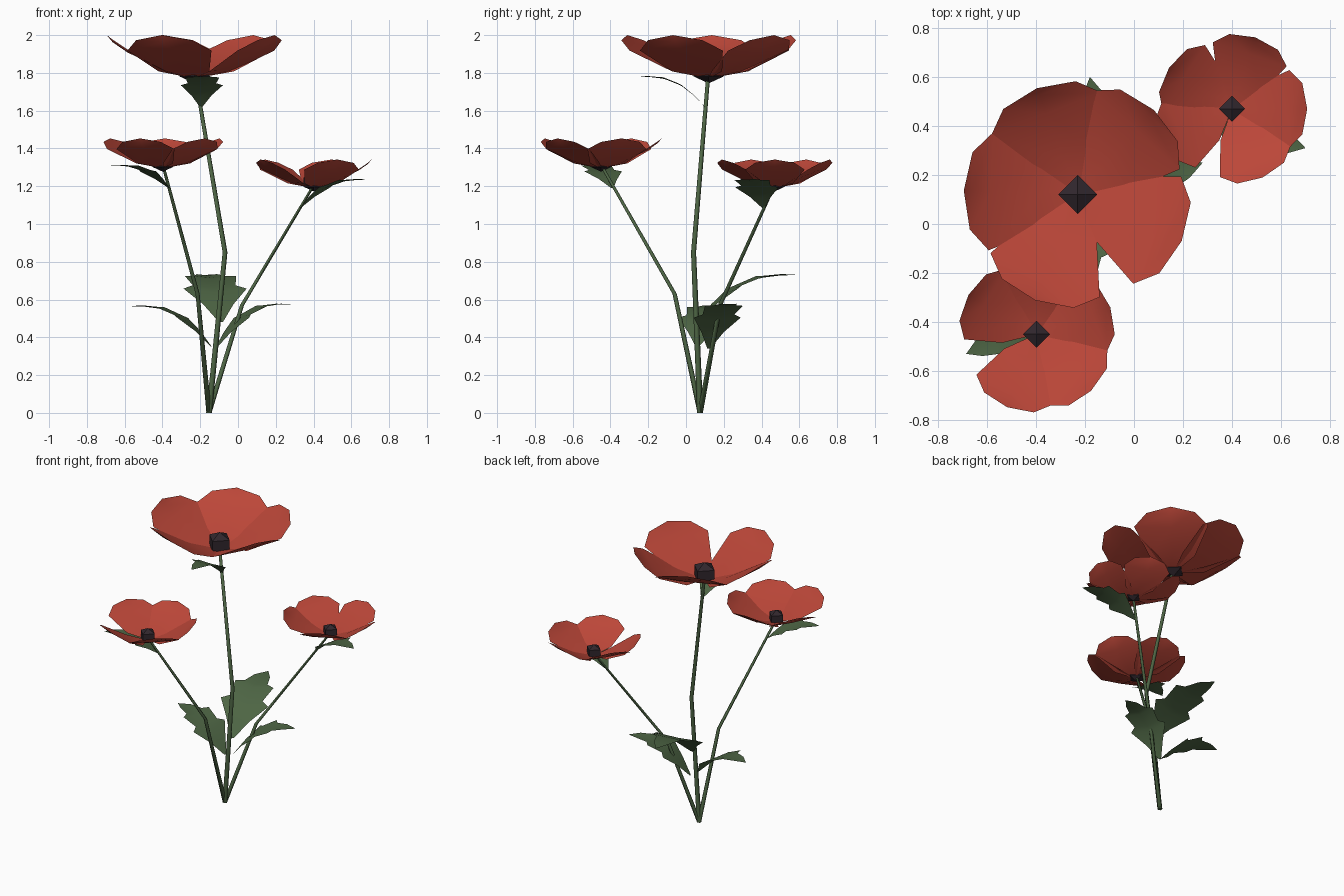
import bpy, bmesh, math
from mathutils import Vector, Matrix

old = bpy.data.objects.get("Cube")
if old:
    bpy.data.objects.remove(old, do_unlink=True)


def material(name, rgb):
    m = bpy.data.materials.new(name)
    m.use_nodes = True
    colour = (*rgb, 1)
    m.diffuse_color = colour
    for n in m.node_tree.nodes:
        if n.type == 'BSDF_PRINCIPLED':
            n.inputs["Base Color"].default_value = colour
            n.inputs["Roughness"].default_value = 0.9
    return m


RED = material("petal red", (0.50, 0.062, 0.040))
GREEN = material("leaf green", (0.075, 0.13, 0.058))
DARK = material("seed head dark", (0.030, 0.020, 0.026))


def finish(bm, name, mat, smooth=None):
    mesh = bpy.data.meshes.new(name)
    bm.to_mesh(mesh)
    bm.free()
    ob = bpy.data.objects.new(name, mesh)
    bpy.context.scene.collection.objects.link(ob)
    mesh.materials.append(mat)
    if smooth:
        bpy.ops.object.select_all(action='DESELECT')
        ob.select_set(True)
        bpy.context.view_layer.objects.active = ob
        bpy.ops.object.shade_smooth_by_angle(angle=math.radians(smooth))
    return ob


def ribbon(bm, rows, tip):
    """Skin rows of (left, middle, right) points and close them at a tip."""
    rows = [[bm.verts.new(p) for p in r] for r in rows]
    end = bm.verts.new(tip)
    for a, b in zip(rows, rows[1:]):
        for i in (0, 1):
            bm.faces.new((a[i + 1], b[i + 1], b[i], a[i]))
    for i in (0, 1):
        bm.faces.new((rows[-1][i + 1], end, rows[-1][i]))


# Petal rows: distance out, half width, middle height, edge height
PETAL = [(0.03, 0.03, 0.0, 0.0), (0.15, 0.145, 0.035, 0.03),
         (0.355, 0.24, 0.13, 0.14), (0.435, 0.158, 0.185, 0.195)]


def flower(name, centre, size, angles):
    bm = bmesh.new()
    for a in angles:
        place = (Matrix.Translation(centre) @ Matrix.Rotation(math.radians(a), 4, 'Z')
                 @ Matrix.Scale(size, 4))
        rows = [[place @ Vector(p) for p in ((r, w, ze), (r, 0, zm), (r, -w, ze))]
                for r, w, zm, ze in PETAL]
        ribbon(bm, rows, place @ Vector((0.465, 0, 0.222)))
    finish(bm, name + "_petals", RED, 40)
    # Faceted seed head
    bm = bmesh.new()
    bmesh.ops.create_uvsphere(bm, u_segments=4, v_segments=3, radius=0.092)
    bmesh.ops.transform(bm, verts=bm.verts, matrix=Matrix.Translation(
        Vector(centre) + Vector((0, 0, 0.04 * size))) @ Matrix.Diagonal((size, size, size * 0.8, 1)))
    finish(bm, name + "_seed_head", DARK)


def stem(name, points, radii, sides=5):
    bm = bmesh.new()
    rings = []
    for p, r in zip(points, radii):
        rings.append([bm.verts.new(Vector(p) + r * Vector((math.cos(k * math.tau / sides),
                      math.sin(k * math.tau / sides), 0))) for k in range(sides)])
    for a, b in zip(rings, rings[1:]):
        for k in range(sides):
            n = (k + 1) % sides
            bm.faces.new((a[k], a[n], b[n], b[k]))
    bm.faces.new(rings[0][::-1])
    bm.faces.new(rings[-1])
    finish(bm, name, GREEN, 80)


# Toothed leaf outline: distance along, half width relative to length
LEAF = [(0, 0.02), (0.14, 0.15), (0.30, 0.31), (0.37, 0.21),
        (0.58, 0.25), (0.64, 0.15), (0.82, 0.10)]


def leaf(name, base, tip, width=1.0):
    base, tip = Vector(base), Vector(tip)
    run = tip - base
    flat = Vector((run.x, run.y, 0))
    side = Vector((-run.y, run.x, 0)).normalized() * flat.length * width

    def spine(t):
        return base + flat * t + Vector((0, 0, run.z * (1 - (1 - t) ** 2.8)))

    bm = bmesh.new()
    rows = []
    for t, w in LEAF:
        mid = spine(t)
        lift = Vector((0, 0, 0.12 * w * flat.length))
        # Teeth sweep a little toward the tip
        sweep = flat * w * 0.15
        rows.append([mid + side * w + lift + sweep, mid, mid - side * w + lift + sweep])
    ribbon(bm, rows, tip)
    finish(bm, name, GREEN, 40)


# Stems fan out from one shared root
ROOT = (-0.155, 0.075, 0)
stem("tall_stem", [ROOT, (-0.07, 0.04, 0.85), (-0.228, 0.118, 1.79)], (0.017, 0.014, 0.011))
stem("back_stem", [ROOT, (0.02, 0.18, 0.57), (0.40, 0.468, 1.205)], (0.015, 0.012, 0.009))
stem("front_stem", [ROOT, (-0.215, -0.06, 0.63), (-0.398, -0.448, 1.31)], (0.015, 0.012, 0.009))

# Flowers
flower("tall_flower", (-0.23, 0.12, 1.778), 1.0, (48, 111, 178, 248, 336))
flower("back_flower", (0.40, 0.47, 1.195), 0.66, (0, 72, 147, 204, 294))
flower("front_flower", (-0.398, -0.45, 1.30), 0.69, (20, 88, 150, 248, 314))

# One leaf beneath each flower
leaf("tall_upper_leaf", (-0.195, 0.10, 1.62), (-0.185, -0.26, 1.78))
leaf("back_upper_leaf", (0.33, 0.41, 1.085), (0.70, 0.31, 1.235))
leaf("front_upper_leaf", (-0.365, -0.39, 1.19), (-0.685, -0.53, 1.31))

# Larger leaves near the ground
leaf("rear_ground_leaf", (-0.09, 0.06, 0.48), (-0.18, 0.60, 0.73))
leaf("right_ground_leaf", (-0.14, 0.06, 0.35), (-0.58, 0.15, 0.565))
leaf("left_ground_leaf", (-0.12, 0.12, 0.34), (0.28, 0.25, 0.575))
